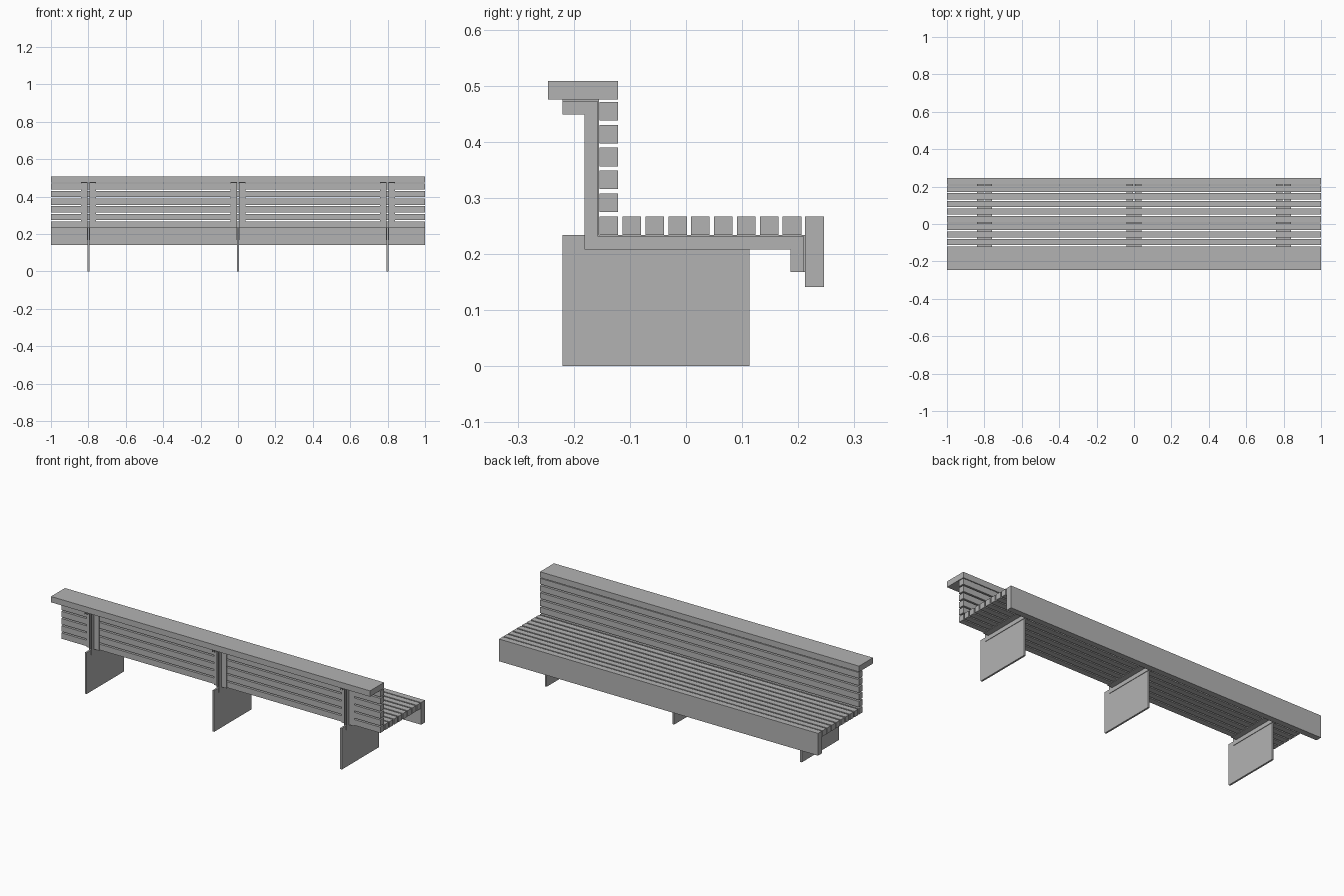
import bpy, bmesh

if "Cube" in bpy.data.objects:
    bpy.data.objects.remove(bpy.data.objects["Cube"], do_unlink=True)

grey = bpy.data.materials.new("plain grey")
grey.use_nodes = True
grey.diffuse_color = (0.45, 0.45, 0.45, 1)
grey.node_tree.nodes["Principled BSDF"].inputs["Base Color"].default_value = (0.45, 0.45, 0.45, 1)


def extrude_x(name, profile, x0, x1):
    """Sweep a closed (y, z) profile from x0 to x1."""
    bm = bmesh.new()
    face = bm.faces.new([bm.verts.new((x0, y, z)) for y, z in profile])
    swept = bmesh.ops.extrude_face_region(bm, geom=[face])["geom"]
    verts = [v for v in swept if isinstance(v, bmesh.types.BMVert)]
    bmesh.ops.translate(bm, verts=verts, vec=(x1 - x0, 0, 0))
    bmesh.ops.recalc_face_normals(bm, faces=bm.faces)
    mesh = bpy.data.meshes.new(name)
    bm.to_mesh(mesh)
    bm.free()
    mesh.materials.append(grey)
    obj = bpy.data.objects.new(name, mesh)
    bpy.context.collection.objects.link(obj)
    return obj


def rect(y0, y1, z0, z1):
    return [(y0, z0), (y1, z0), (y1, z1), (y0, z1)]


SLAT, PITCH = 0.033, 0.0408

# Seat and backrest slats
for i in range(9):
    y = -0.154 + i * PITCH
    extrude_x(f"seat_slat_{i + 1}", rect(y, y + SLAT, 0.234, 0.267), -1, 1)
for i in range(5):
    z = 0.234 + (i + 1) * PITCH
    extrude_x(f"back_slat_{i + 1}", rect(-0.154, -0.121, z, z + SLAT), -1, 1)

# Top rail and seat fascia boards
extrude_x("top_rail", rect(-0.246, -0.121, 0.475, 0.508), -1, 1)
extrude_x("seat_fascia", rect(0.212, 0.246, 0.141, 0.267), -1, 1)

# Bent angle profiles: the outer line carries the boards
outer = [(-0.22, 0.475), (-0.155, 0.475), (-0.155, 0.234), (0.212, 0.234), (0.212, 0.168)]


def bent_strip(depth):
    """Offset the outer line inwards by depth and close the outline."""
    d = depth
    shifts = [(0, -d), (-d, -d), (-d, -d), (-d, -d), (-d, 0)]
    inner = [(y + dy, z + dz) for (y, z), (dy, dz) in zip(outer, shifts)]
    return outer + inner[::-1]


# Three supports: a leg plate held between two mirrored angles
for side, x in (("right", -0.8), ("middle", 0), ("left", 0.8)):
    extrude_x(f"{side}_leg_plate", rect(-0.22, 0.113, 0, 0.2335), x - 0.005, x + 0.005)
    for label, s in (("a", -1), ("b", 1)):
        extrude_x(f"{side}_bracket_web_{label}", bent_strip(0.026), x + s * 0.005, x + s * 0.008)
        extrude_x(f"{side}_bracket_flange_{label}", bent_strip(0.003), x + s * 0.008, x + s * 0.04)
